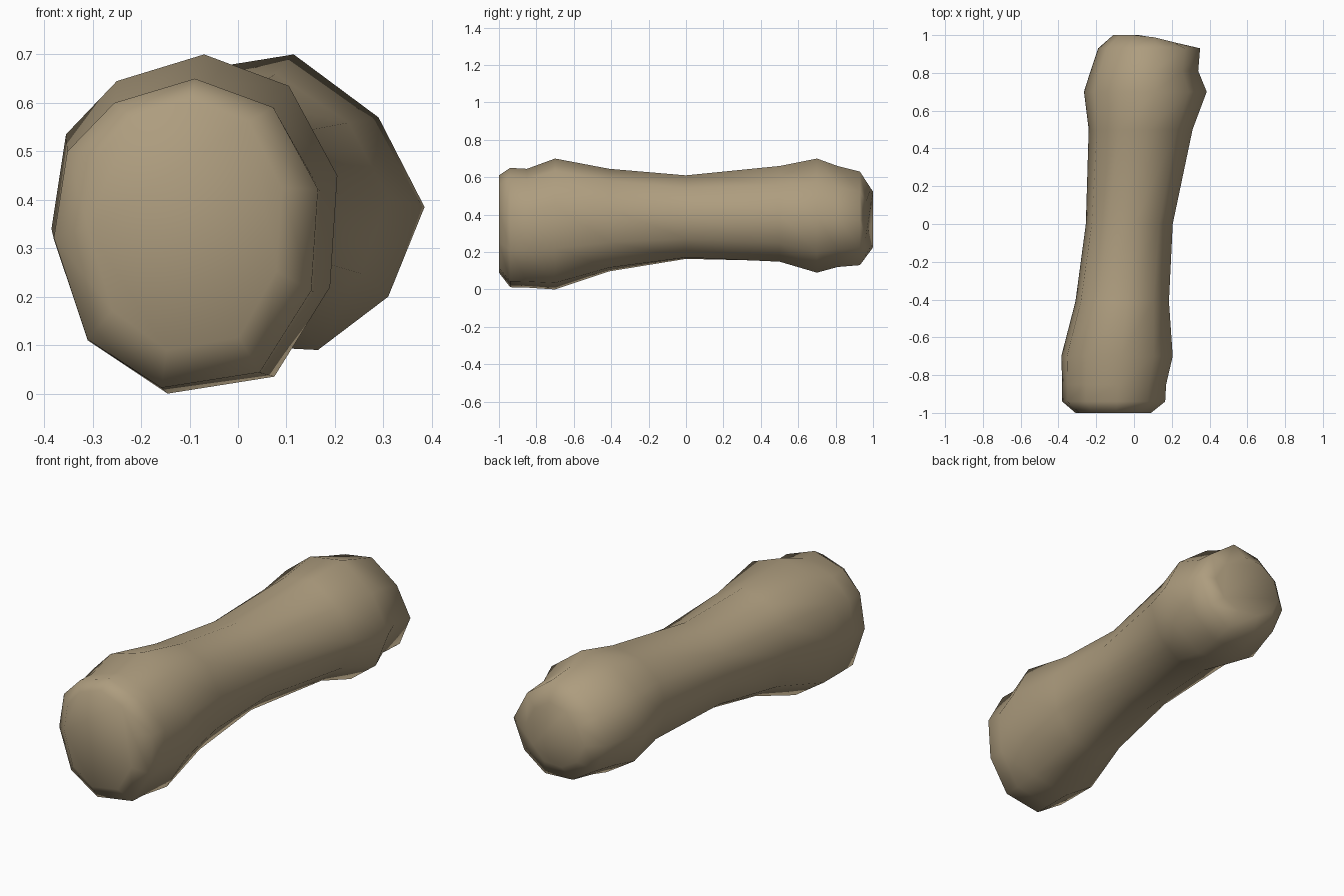
import bpy, bmesh

if "Cube" in bpy.data.objects:
    bpy.data.objects.remove(bpy.data.objects["Cube"])

# ten-sided outlines (x, z) of the two swollen ends
FRONT = [(-.07, .70), (.105, .635), (.205, .45), (.19, .22), (.075, .035),
         (-.145, 0), (-.31, .11), (-.385, .34), (-.355, .535), (-.25, .645)]
BACK = [(.115, .70), (.29, .57), (.385, .385), (.31, .20), (.165, .09),
        (-.03, .10), (-.19, .20), (-.265, .38), (-.21, .56), (-.07, .67)]

# rings along the shaft: y, x min, x max, z min, z max
RINGS = [(-1.0, -.31, .09, .09, .61), (-.94, -.38, .165, .012, .65),
         (-.85, -.38, .17, .01, .645), (-.70, -.385, .205, 0, .70),
         (-.41, -.31, .185, .095, .645), (0, -.255, .205, .16, .61),
         (.50, -.24, .31, .145, .66), (.70, -.265, .385, .09, .70),
         (.81, -.23, .34, .12, .66), (.93, -.19, .35, .13, .63),
         (1.0, -.11, .26, .22, .54)]


def unit(points):
    """Scale an outline into the 0..1 square."""
    xs, zs = zip(*points)
    return [((x - min(xs)) / (max(xs) - min(xs)), (z - min(zs)) / (max(zs) - min(zs)))
            for x, z in points]


front, back = unit(FRONT), unit(BACK)
bm = bmesh.new()
loops = []
for i, (y, x0, x1, z0, z1) in enumerate(RINGS):
    t = min(1, max(0, (y + .7) / 1.4))
    loop = []
    for (fx, fz), (bx, bz) in zip(front, back):
        x = x0 + (x1 - x0) * (fx + (bx - fx) * t)
        z = z0 + (z1 - z0) * (fz + (bz - fz) * t)
        # the back cap slants away on its right side
        slant = max(0, x - .06) * .25 if i == len(RINGS) - 1 else 0
        loop.append(bm.verts.new((x, y - slant, z)))
    loops.append(loop)

# skin the rings and close both ends
for a, b in zip(loops, loops[1:]):
    for k in range(10):
        n = (k + 1) % 10
        bm.faces.new((a[k], a[n], b[n], b[k]))
bm.faces.new(loops[0])
bm.faces.new(loops[-1])
bmesh.ops.recalc_face_normals(bm, faces=bm.faces)
for f in bm.faces:
    f.smooth = True

mesh = bpy.data.meshes.new("bone_shaft")
bm.to_mesh(mesh)
bm.free()
mat = bpy.data.materials.new("dull tan")
mat.diffuse_color = (.42, .335, .21, 1)
mat.use_nodes = True
mat.node_tree.nodes["Principled BSDF"].inputs["Base Color"].default_value = mat.diffuse_color
mesh.materials.append(mat)
bpy.context.collection.objects.link(bpy.data.objects.new("bone_shaft", mesh))
